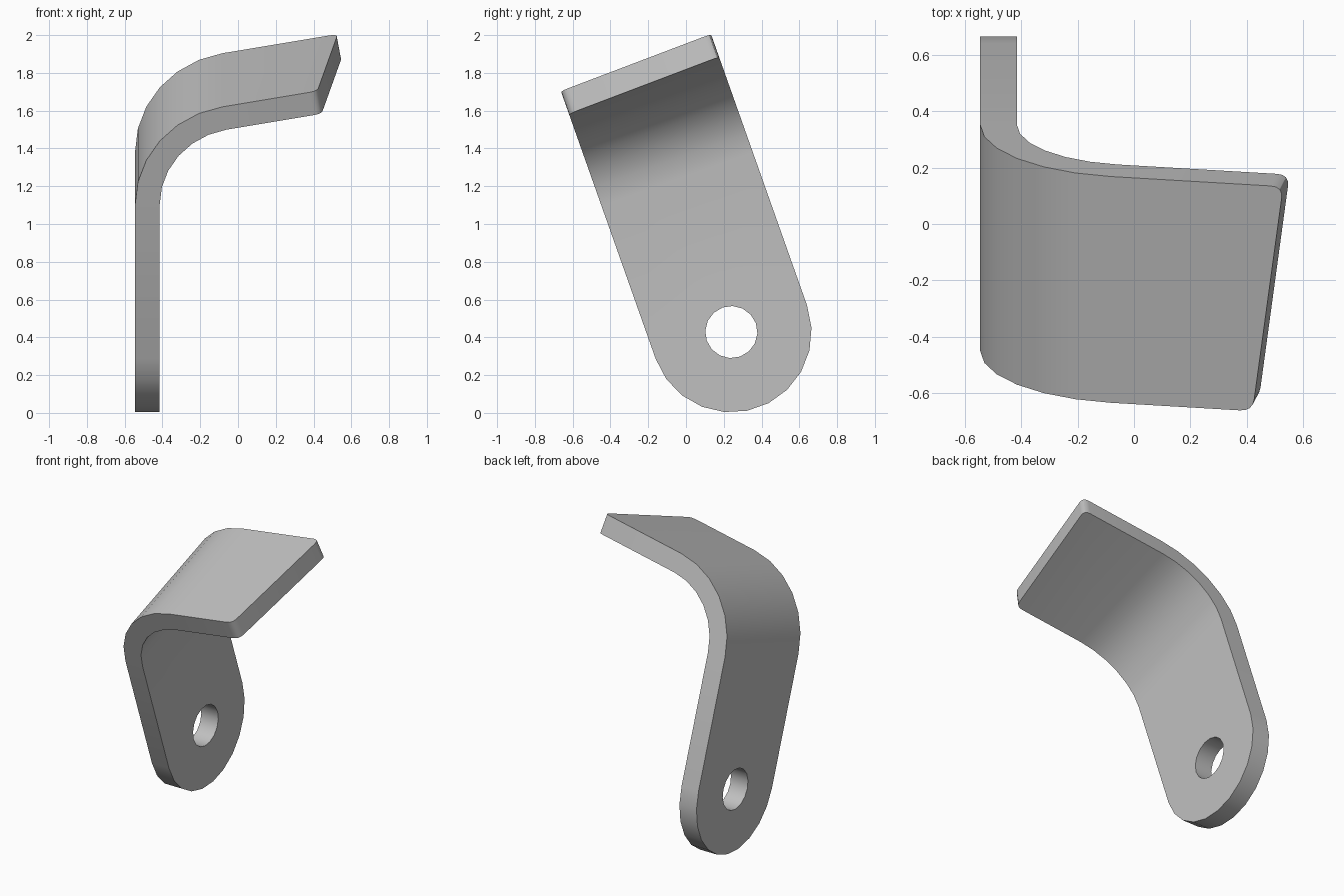
import bpy, bmesh
from math import sin, cos, pi, radians
from mathutils import Vector

if "Cube" in bpy.data.objects:
    bpy.data.objects.remove(bpy.data.objects["Cube"], do_unlink=True)

HALF = 0.425            # half width of the strip, also the rounded end's radius
THICK = 0.13
HOLE = 0.138
TILT = radians(19.5)    # lean of the strip about x
BEND = radians(80)
START, ARC = 0.864, 0.7  # where the bend begins and its length in the flat pattern
OUTER = 0.56            # outer bend radius
STEPS = 6
FACE_X = -0.545
EYE = Vector((0, 0.24, 0.428))   # centre of the hole


def fillet(before, corner, after, size=0.045, steps=4):
    """Points that round off one corner of the flat pattern."""
    a = corner + (before - corner).normalized() * size
    b = corner + (after - corner).normalized() * size
    ts = [i / steps for i in range(steps + 1)]
    return [a * (1 - t) ** 2 + corner * 2 * t * (1 - t) + b * t * t for t in ts]


def fold(s, v, t):
    """Map a flat pattern point (length, width, depth) to the bent, leaning strip."""
    a = min(max((s - START) / ARC, 0), 1) * BEND
    r = OUTER - t
    run = max(s - START - ARC, 0)
    x = FACE_X + OUTER - r * cos(a) + run * sin(a)
    u = min(s, START) + r * sin(a) + run * cos(a)
    return EYE + Vector((x, v * cos(TILT) - u * sin(TILT), v * sin(TILT) + u * cos(TILT)))


# Flat pattern: rounded lower end, slanted upper end with small round corners
low = [Vector((-HALF * sin(pi * i / 11), HALF * cos(pi * i / 11), 0)) for i in range(12)]
short = Vector((START + ARC + 0.51, -HALF, 0))
long = Vector((START + ARC + 0.62, HALF, 0))
outline = low + fillet(low[-1], short, long) + fillet(short, long, low[0])
hole = [Vector((HOLE * cos(2 * pi * i / 16), HOLE * sin(2 * pi * i / 16), 0)) for i in range(16)]

bm = bmesh.new()
for loop in (outline, hole):
    verts = [bm.verts.new(p) for p in loop]
    for i, vert in enumerate(verts):
        bm.edges.new((vert, verts[i - 1]))
bmesh.ops.triangle_fill(bm, edges=bm.edges[:], use_beauty=True, normal=(0, 0, 1))

# Crease lines across the bend
for i in range(STEPS + 1):
    bmesh.ops.bisect_plane(bm, geom=bm.verts[:] + bm.edges[:] + bm.faces[:], dist=1e-5,
                           plane_co=(START + ARC * i / STEPS, 0, 0), plane_no=(1, 0, 0))

# Give the sheet its thickness, then fold it
grown = bmesh.ops.extrude_face_region(bm, geom=bm.faces[:], use_keep_orig=True)
for g in grown["geom"]:
    if isinstance(g, bmesh.types.BMVert):
        g.co.z = THICK
for vert in bm.verts:
    vert.co = fold(*vert.co)
bmesh.ops.recalc_face_normals(bm, faces=bm.faces[:])

mesh = bpy.data.meshes.new("bent_bracket")
bm.to_mesh(mesh)
bm.free()
bracket = bpy.data.objects.new("bent_bracket", mesh)
bpy.context.collection.objects.link(bracket)

# Plain grey metal
grey = bpy.data.materials.new("plain_grey")
grey.use_nodes = True
colour = (0.53, 0.53, 0.53, 1)
grey.diffuse_color = colour
grey.node_tree.nodes["Principled BSDF"].inputs["Base Color"].default_value = colour
mesh.materials.append(grey)

bpy.ops.object.select_all(action="DESELECT")
bracket.select_set(True)
bpy.context.view_layer.objects.active = bracket
bpy.ops.object.shade_smooth_by_angle(angle=radians(30))
